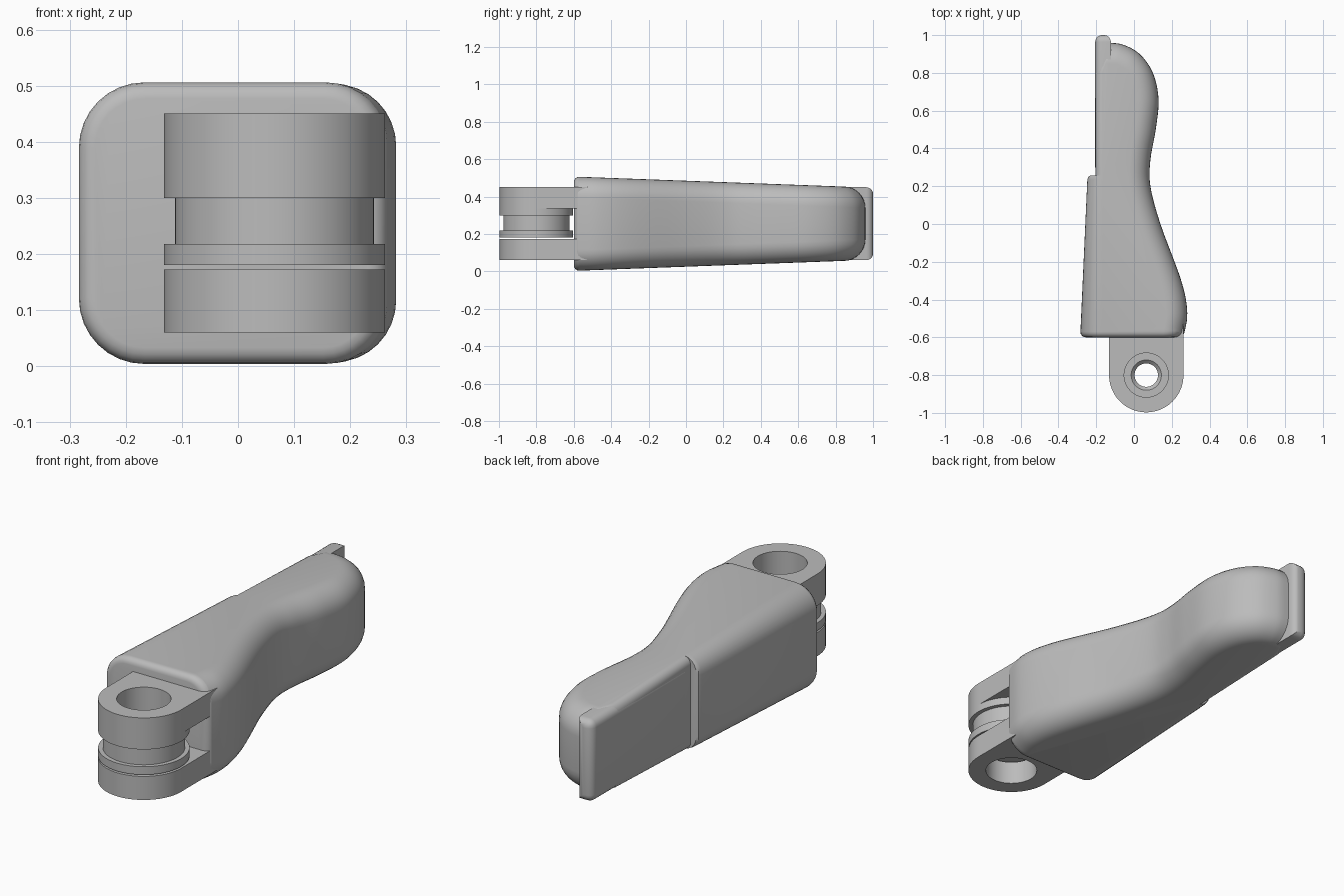
import bpy
import bmesh
from math import sin, cos, pi, radians
from mathutils import Vector

cube = bpy.data.objects.get("Cube")
if cube:
    bpy.data.objects.remove(cube, do_unlink=True)

grey = bpy.data.materials.new("plain_grey")
grey.use_nodes = True
GREY = (0.5, 0.5, 0.5, 1)
grey.diffuse_color = GREY
grey.node_tree.nodes["Principled BSDF"].inputs["Base Color"].default_value = GREY

MID = 0.255                 # height of the horizontal symmetry plane
PIVOT = Vector((0.065, -0.8, 0))
LUG_R = 0.197


def finish(bm, name):
    bmesh.ops.recalc_face_normals(bm, faces=bm.faces)
    mesh = bpy.data.meshes.new(name)
    bm.to_mesh(mesh)
    bm.free()
    mesh.materials.append(grey)
    obj = bpy.data.objects.new(name, mesh)
    bpy.context.collection.objects.link(obj)
    bpy.ops.object.select_all(action='DESELECT')
    obj.select_set(True)
    bpy.context.view_layer.objects.active = obj
    bpy.ops.object.shade_smooth_by_angle(angle=radians(32))
    return obj


def bridge(bm, rings, closed):
    """Join equal-length vertex rings with quads."""
    pairs = list(zip(rings, rings[1:]))
    if closed:
        pairs.append((rings[-1], rings[0]))
    for a, b in pairs:
        for i in range(len(a)):
            j = (i + 1) % len(a)
            bm.faces.new((a[i], a[j], b[j], b[i]))


def spline(points, steps):
    """Catmull-Rom curve through the points."""
    p = [Vector(q) for q in points]
    p = [2 * p[0] - p[1]] + p + [2 * p[-1] - p[-2]]
    out = []
    for a, b, c, d in zip(p, p[1:], p[2:], p[3:]):
        for k in range(steps):
            t = k / steps
            out.append(0.5 * (2 * b + (c - a) * t + (2 * a - 5 * b + 4 * c - d) * t * t
                              + (3 * b - a - 3 * c + d) * t ** 3))
    return out + [p[-2]]


# Handle body: wavy outline with a rounded rim and tapering height
def handle_body():
    wave = spline([(0.262, -0.6), (0.282, -0.47), (0.25, -0.3), (0.14, 0), (0.087, 0.2),
                   (0.087, 0.34), (0.115, 0.5), (0.13, 0.66), (0.1, 0.8), (0.03, 0.9),
                   (-0.06, 0.95), (-0.14, 0.96)], 6)
    side = [(-0.204, 0.8), (-0.204, 0.262), (-0.204, 0.256), (-0.232, 0.256),
            (-0.242, 0.25), (-0.247, 0.235), (-0.285, -0.6)]
    # each rim entry: outline point, inward direction, rounding radius
    rim = []
    for i, p in enumerate(wave):
        if i == 0:
            inward = Vector((-1, 0))
        else:
            t = (wave[min(i + 1, len(wave) - 1)] - wave[i - 1]).normalized()
            inward = Vector((-t.y, t.x))
        rim.append((p, inward, 0.11))
    rim += [(Vector(p), Vector((1, 0)), -0.167 - p[0]) for p in side]

    bm = bmesh.new()
    rings = []
    steps = 8
    for s in (-1, 1):
        for k in range(steps + 1):
            a = pi / 2 * (steps - k if s < 0 else k) / steps
            ring = []
            for p, inward, r in rim:
                q = p + inward * r * (1 - cos(a))
                half = 0.252 - 0.037 * (q.y + 0.6)
                ring.append(bm.verts.new((q.x, q.y, MID + s * (half - r + r * sin(a)))))
            rings.append(ring)
    bridge(bm, rings, False)
    bm.faces.new(rings[0][::-1])
    bm.faces.new(rings[-1])
    # soften the border of the flat front
    front = [f for f in bm.faces if all(v.co.y < -0.599 for v in f.verts)]
    face = bmesh.ops.dissolve_faces(bm, faces=front)["region"][0]
    bmesh.ops.bevel(bm, geom=list(face.edges), offset=0.03, segments=4,
                    profile=0.5, affect='EDGES')
    finish(bm, "handle_body")


# Slab along the rear left side that overhangs the back end
def rear_slab():
    bm = bmesh.new()
    bmesh.ops.create_cube(bm, size=1)
    for v in bm.verts:
        v.co = Vector((-0.164 + v.co.x * 0.083, 0.65 + v.co.y * 0.7, MID + v.co.z * 0.39))
    edges = [e for e in bm.edges if all(v.co.y > 0.9 for v in e.verts)
             or all(v.co.x < -0.2 and abs(v.co.z - e.verts[0].co.z) < 0.01 for v in e.verts)]
    bmesh.ops.bevel(bm, geom=edges, offset=0.036, segments=5, profile=0.5, affect='EDGES')
    finish(bm, "rear_slab")


# Pivot lug: round nose, straight sides running into the body, bored hole
def pivot_lug(name, z0, z1):
    bm = bmesh.new()
    count = 96
    outer, inner = [], []
    for i in range(count):
        a = 2 * pi * i / count
        d = Vector((cos(a), sin(a), 0))
        reach = LUG_R
        if d.y > 0.001:
            reach = min(LUG_R / max(abs(d.x), 0.001), 0.32 / d.y)
        outer.append(PIVOT + d * reach)
        inner.append(PIVOT + d * 0.117)

    def ring(pts, z):
        return [bm.verts.new((p.x, p.y, z)) for p in pts]

    bridge(bm, [ring(outer, z0), ring(outer, z1), ring(inner, z1), ring(inner, z0)], True)
    finish(bm, name)


# Grooved bushing between the lugs, turned from a profile
def bushing():
    profile = [(0.08, 0.18), (LUG_R, 0.18), (LUG_R, 0.218), (0.177, 0.218), (0.177, 0.3),
               (LUG_R, 0.3), (LUG_R, 0.336), (0.08, 0.336), (0.062, 0.318), (0.062, 0.198)]
    bm = bmesh.new()
    count = 96
    rings = [[bm.verts.new((PIVOT.x + r * cos(2 * pi * i / count),
                            PIVOT.y + r * sin(2 * pi * i / count), z))
              for i in range(count)] for r, z in profile]
    bridge(bm, rings, True)
    finish(bm, "bushing")


handle_body()
rear_slab()
pivot_lug("lower_lug", 0.06, 0.172)
pivot_lug("upper_lug", 0.336, 0.45)
bushing()
